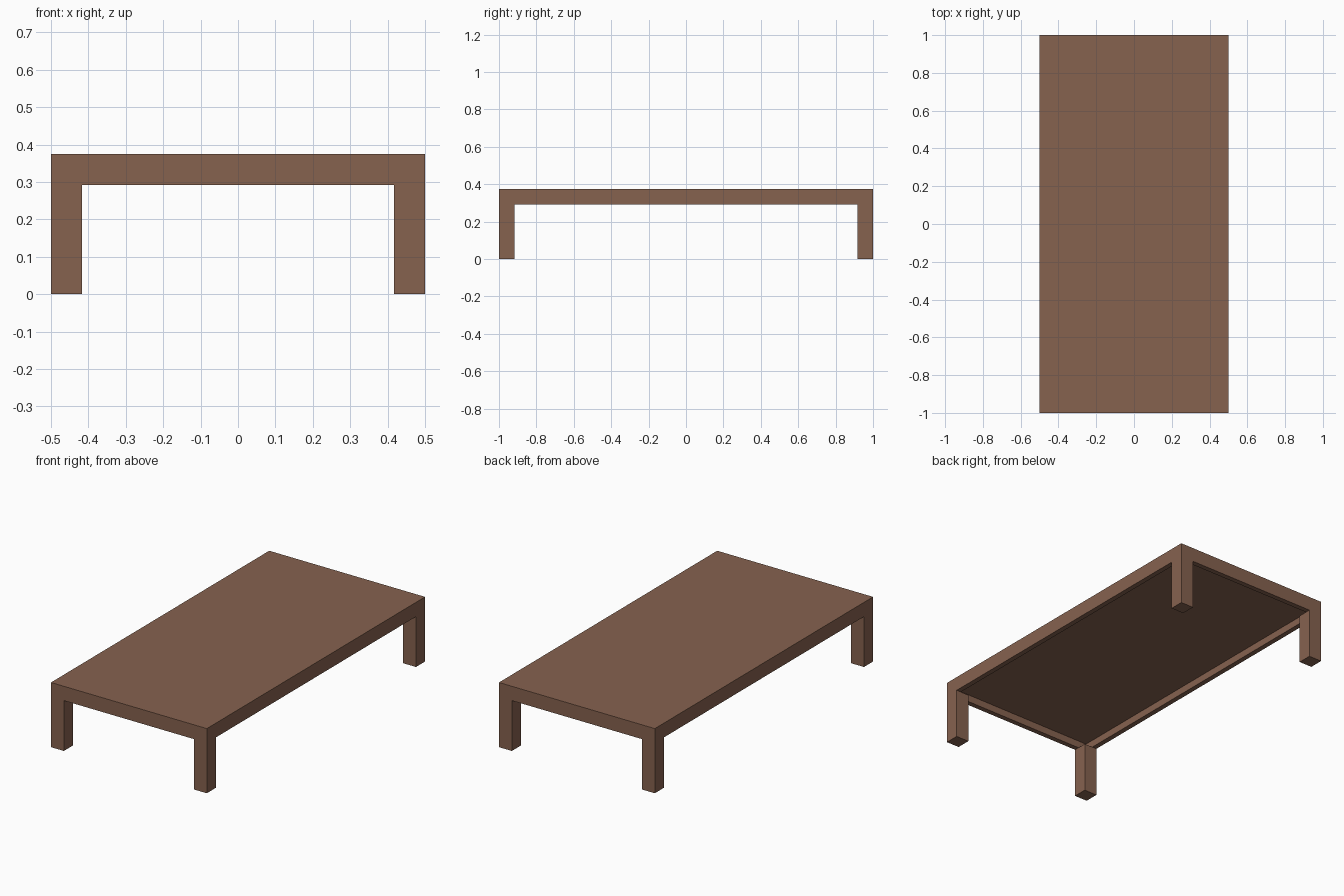
import bpy
import bmesh
from mathutils import Matrix

WIDTH, LENGTH, HEIGHT = 1.0, 2.0, 0.375
LEG = 0.083          # leg thickness and apron height
RIM = 0.042          # apron thickness and recess depth

cube = bpy.data.objects.get("Cube")
if cube:
    bpy.data.objects.remove(cube, do_unlink=True)

# Brown wood colour
wood = bpy.data.materials.new("brown_wood")
wood.use_nodes = True
colour = (0.24, 0.122, 0.078, 1.0)
wood.diffuse_color = colour
wood.node_tree.nodes["Principled BSDF"].inputs["Base Color"].default_value = colour


def box(bm, size, centre):
    matrix = Matrix.Translation(centre) @ Matrix.Diagonal((*size, 1.0))
    bmesh.ops.create_cube(bm, size=1.0, matrix=matrix)


def finish(bm, name):
    mesh = bpy.data.meshes.new(name)
    bm.to_mesh(mesh)
    bm.free()
    mesh.materials.append(wood)
    obj = bpy.data.objects.new(name, mesh)
    bpy.context.collection.objects.link(obj)
    return obj


# Table top with a rim hanging below it, made by recessing the underside
bm = bmesh.new()
box(bm, (WIDTH, LENGTH, LEG), (0, 0, HEIGHT - LEG / 2))
bm.normal_update()
underside = min(bm.faces, key=lambda f: f.calc_center_median().z)
bmesh.ops.inset_region(bm, faces=[underside], thickness=RIM)
# Extrude the inset panel up to form the inner apron walls
panel = bmesh.ops.extrude_discrete_faces(bm, faces=[underside])["faces"][0]
bmesh.ops.translate(bm, verts=panel.verts, vec=(0, 0, RIM))
bmesh.ops.recalc_face_normals(bm, faces=bm.faces)
finish(bm, "table_top")

# Four square legs flush with the corners
for end, sy in (("front", -1), ("back", 1)):
    for side, sx in (("right", -1), ("left", 1)):
        bm = bmesh.new()
        leg_height = HEIGHT - LEG
        box(bm, (LEG, LEG, leg_height),
            (sx * (WIDTH - LEG) / 2, sy * (LENGTH - LEG) / 2, leg_height / 2))
        finish(bm, f"{end}_{side}_leg")
